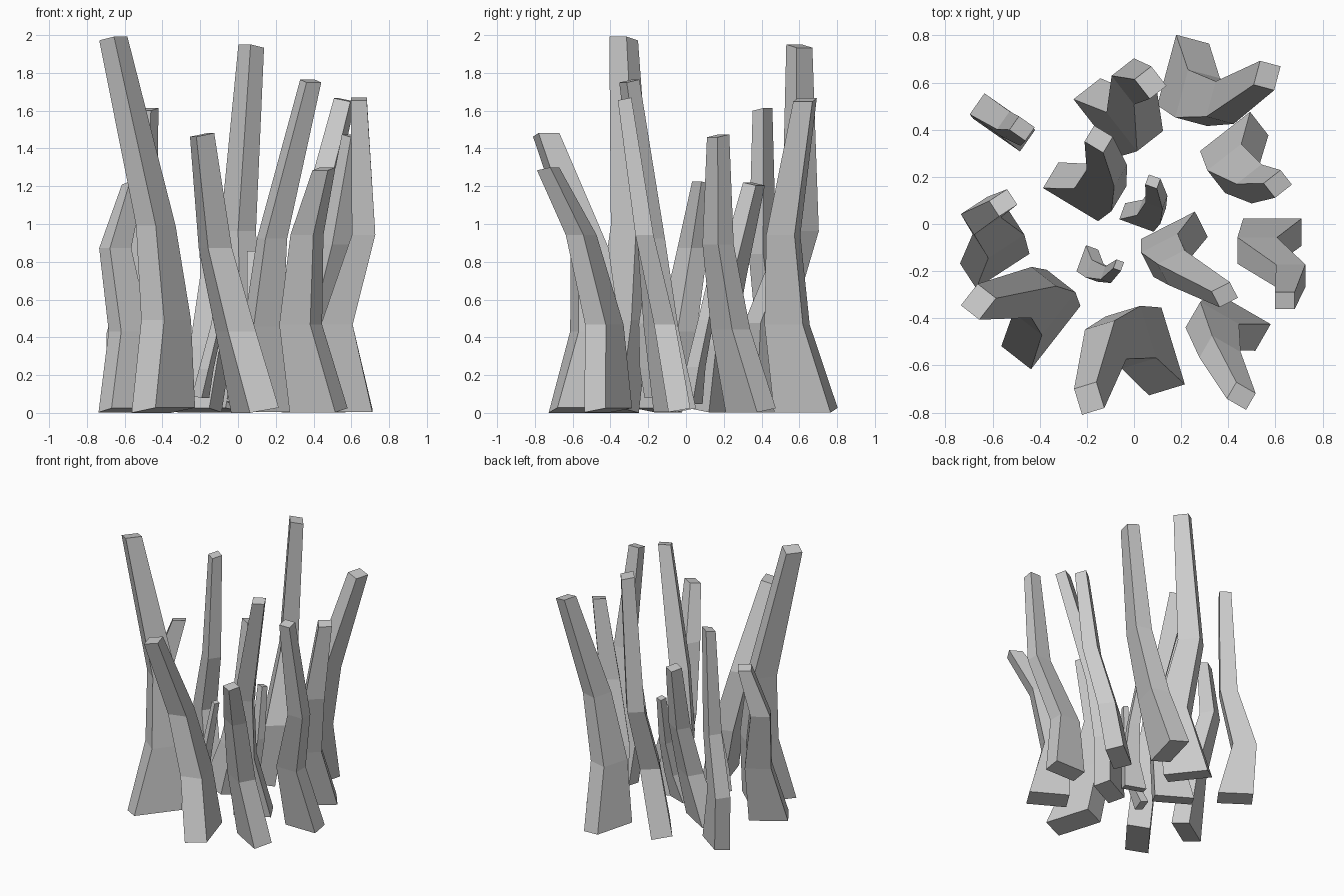
import bpy, bmesh
from math import cos, sin, radians
from mathutils import Vector

if "Cube" in bpy.data.objects:
    bpy.data.objects.remove(bpy.data.objects["Cube"])

# Relative cross-section (length, thickness) of a stalk at its four levels
SECTIONS = [(0.31, 0.145), (0.21, 0.14), (0.155, 0.12), (0.105, 0.09)]


def stalk(name, base, angle, size, bend, top, foot=0.01):
    """Four-sided, kinked and tapered stalk running base -> lower kink -> bend -> top."""
    a = radians(angle)
    u, v = Vector((cos(a), sin(a), 0)), Vector((-sin(a), cos(a), 0))
    p0, p2, p3 = Vector((*base, foot)) - u * 0.015 * size, Vector(bend), Vector(top)
    p1 = p0 + u * 0.08 * size + v * 0.42 * (p2 - p0).dot(v)
    p1.z = p2.z * 0.5
    bm = bmesh.new()
    rings = []
    for c, (length, thick) in zip((p0, p1, p2, p3), SECTIONS):
        rings.append([bm.verts.new(c + u * i * length * size / 2 + v * j * thick * size / 2)
                      for i, j in ((-1, -1), (1, -1), (1, 1), (-1, 1))])
    for lo, hi in zip(rings, rings[1:]):
        for k in range(4):
            n = (k + 1) % 4
            bm.faces.new((lo[k], lo[n], hi[n], hi[k]))
    bm.faces.new(rings[0][::-1])
    bm.faces.new(rings[-1])
    # slightly slanted cuts at foot and tip
    for vert in rings[-1]:
        vert.co.z -= 0.2 * (vert.co - p3).dot(v)
    for vert in rings[0]:
        vert.co.z += 0.012 - 0.17 * (vert.co - p0).dot(v)
    mesh = bpy.data.meshes.new(name)
    bm.to_mesh(mesh)
    bm.free()
    bpy.context.collection.objects.link(bpy.data.objects.new(name, mesh))


# Outer stalks, clockwise from the back left
stalk("stalk_back_left", (-0.56, 0.43), 145, 0.78, (-0.505, 0.405, 0.85), (-0.475, 0.405, 1.615))
stalk("stalk_back", (-0.095, 0.44), 308, 1.0, (0.0, 0.605, 0.97), (0.07, 0.60, 1.95))
stalk("stalk_back_right", (0.205, 0.62), 255, 1.0, (0.385, 0.515, 0.95), (0.565, 0.63, 1.665))
stalk("stalk_right_rear", (0.415, 0.335), 218, 0.87, (0.52, 0.17, 0.9), (0.61, 0.17, 1.475))
stalk("stalk_right", (0.575, -0.035), 180, 0.8, (0.665, -0.22, 0.95), (0.64, -0.325, 1.67))
stalk("stalk_front_right", (0.415, -0.405), 150, 0.9, (0.365, -0.555, 0.95), (0.455, -0.73, 1.30))
stalk("stalk_front", (0.085, -0.525), 107, 1.1, (-0.12, -0.51, 0.88), (-0.19, -0.74, 1.48))
stalk("stalk_front_left", (-0.385, -0.42), 52, 1.1, (-0.435, -0.29, 1.0), (-0.66, -0.33, 1.99))
stalk("stalk_left", (-0.58, -0.14), 33, 0.87, (-0.65, 0.035, 0.88), (-0.555, 0.09, 1.225))

# Inner stalks
stalk("stalk_inner_right", (0.16, -0.065), 207, 0.83, (0.18, -0.185, 0.93), (0.385, -0.30, 1.765))
stalk("stalk_inner_left", (-0.225, 0.13), 329, 0.88, (-0.115, 0.24, 0.73), (-0.15, 0.36, 1.22))
stalk("stalk_small_rear", (0.03, 0.025), 340, 0.5, (0.095, 0.105, 0.5), (0.08, 0.18, 0.86), 0.05)
stalk("stalk_small_front", (-0.2, -0.16), 250, 0.38, (-0.11, -0.215, 0.48), (-0.065, -0.175, 0.83), 0.08)

# Ground the clump at z = 0
for ob in bpy.context.collection.objects:
    ob.location.z = -0.008
